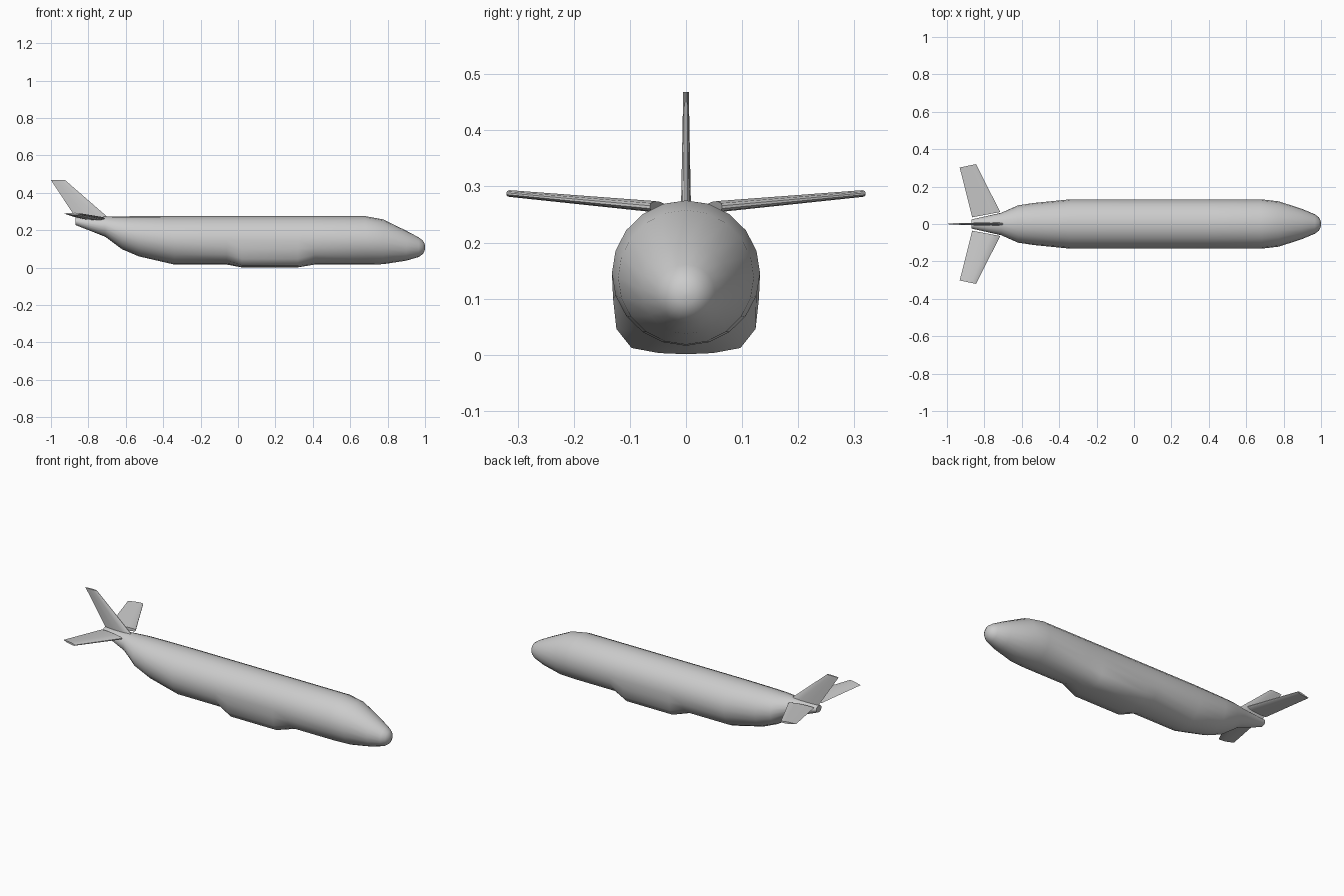
import bpy, bmesh, math
from mathutils import Vector

if "Cube" in bpy.data.objects:
    bpy.data.objects.remove(bpy.data.objects["Cube"])

grey = bpy.data.materials.new("light_grey")
grey.use_nodes = True
colour = (0.6, 0.6, 0.6, 1)
grey.diffuse_color = colour
grey.node_tree.nodes["Principled BSDF"].inputs["Base Color"].default_value = colour


def loft(name, rings, smooth_angle):
    """Skin a list of equal-length closed rings and cap both ends."""
    bm = bmesh.new()
    loops = [[bm.verts.new(p) for p in ring] for ring in rings]
    for a, b in zip(loops, loops[1:]):
        for i in range(len(a)):
            j = (i + 1) % len(a)
            bm.faces.new((a[i], a[j], b[j], b[i]))
    bm.faces.new(loops[0])
    bm.faces.new(loops[-1])
    bmesh.ops.recalc_face_normals(bm, faces=bm.faces)
    mesh = bpy.data.meshes.new(name)
    bm.to_mesh(mesh)
    bm.free()
    mesh.materials.append(grey)
    obj = bpy.data.objects.new(name, mesh)
    bpy.context.collection.objects.link(obj)
    bpy.ops.object.select_all(action="DESELECT")
    obj.select_set(True)
    bpy.context.view_layer.objects.active = obj
    bpy.ops.object.shade_smooth_by_angle(angle=math.radians(smooth_angle))
    return obj


# Fuselage: x, bottom z, top z, half width, belly fairing amount
STATIONS = [
    (-0.87, 0.228, 0.268, 0.024, 0),
    (-0.71, 0.165, 0.273, 0.06, 0),
    (-0.62, 0.098, 0.274, 0.1, 0),
    (-0.53, 0.06, 0.275, 0.113, 0),
    (-0.34, 0.016, 0.275, 0.132, 0),
    (-0.06, 0.016, 0.275, 0.132, 0),
    (0.02, 0.016, 0.275, 0.132, 1),
    (0.32, 0.016, 0.275, 0.132, 1),
    (0.41, 0.016, 0.275, 0.132, 0),
    (0.68, 0.016, 0.275, 0.132, 0),
    (0.775, 0.018, 0.258, 0.121, 0),
    (0.9, 0.037, 0.197, 0.08, 0),
    (0.967, 0.057, 0.161, 0.052, 0),
    (0.988, 0.072, 0.145, 0.036, 0),
    (0.998, 0.09, 0.127, 0.018, 0),
    (1.0, 0.106, 0.111, 0.002, 0),
]
# Squared-off lower section, from keel to flank
FAIRING = [(0, 0.001), (0.048, 0.003), (0.097, 0.012), (0.124, 0.046), (0.13, 0.1)]
SIDES = 20


def body_ring(x, low, high, half, fairing):
    ring = []
    for i in range(SIDES):
        a = math.tau * i / SIDES
        p = Vector((x, half * math.sin(a), (low + high) / 2 - (high - low) / 2 * math.cos(a)))
        step = min(i, SIDES - i)
        if fairing and step < len(FAIRING):
            y, z = FAIRING[step]
            p.y, p.z = math.copysign(y, math.sin(a)), z
        ring.append(p)
    return ring


loft("fuselage", [body_ring(*s) for s in STATIONS], 50)

# Aerofoil section: chord fraction, half thickness fraction
HALF_FOIL = [(0, 0.25), (0.05, 0.7), (0.3, 1), (0.65, 0.75)]
FOIL = HALF_FOIL + [(1, 0.15)] + [(c, -t) for c, t in reversed(HALF_FOIL)] 


def blade(name, sections, normal):
    """Tapered tail surface from (leading point, trailing point, half thickness)."""
    rings = []
    for lead, trail, thick in sections:
        lead, trail = Vector(lead), Vector(trail)
        rings.append([lead.lerp(trail, c) + Vector(normal) * thick * t for c, t in FOIL])
    return loft(name, rings, 35)


# Tail surfaces
blade("tail_fin", [((-0.68, 0, 0.255), (-0.86, 0, 0.255), 0.009),
                   ((-0.925, 0, 0.468), (-1.0, 0, 0.468), 0.005)], (0, 1, 0))
for side, label in ((1, "left"), (-1, "right")):
    blade(label + "_tailplane",
          [((-0.715, side * 0.064, 0.263), (-0.865, side * 0.036, 0.266), 0.01),
           ((-0.845, side * 0.32, 0.287), (-0.932, side * 0.302, 0.288), 0.006)],
          (0, 0, 1))
